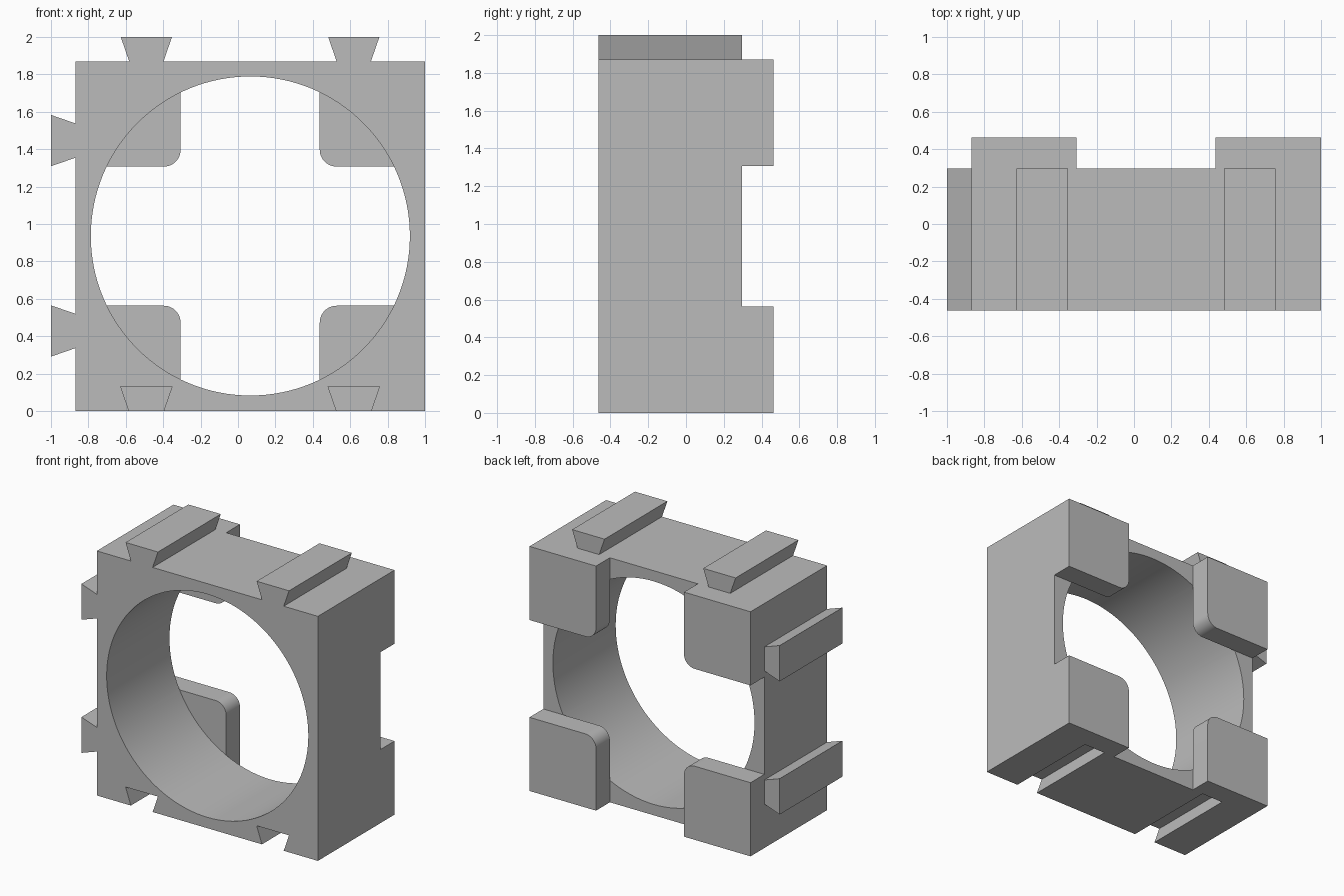
import bpy, bmesh
from math import sin, cos, pi

cube = bpy.data.objects.get("Cube")
if cube:
    bpy.data.objects.remove(cube, do_unlink=True)

FRONT, MID, BACK = -0.463, 0.296, 0.463      # depth stations
LEFT, RIGHT, TOP = -0.87, 1.0, 1.87          # frame outline
CX, CZ, RADIUS = 0.066, 0.936, 0.853         # bore
RAIL, NECK, HEAD = 0.13, 0.092, 0.137        # dovetail height and half widths
RAIL_X, RAIL_Z = (-0.49, 0.619), (0.428, 1.446)

grey = bpy.data.materials.new("plain grey")
grey.use_nodes = True
grey.diffuse_color = (0.5, 0.5, 0.5, 1)
grey.node_tree.nodes["Principled BSDF"].inputs["Base Color"].default_value = (0.5, 0.5, 0.5, 1)


def prism(name, profile, y0, y1):
    """Extrude an x-z outline along y."""
    bm = bmesh.new()
    face = bm.faces.new([bm.verts.new((x, y0, z)) for x, z in profile])
    new = bmesh.ops.extrude_face_region(bm, geom=[face])["geom"]
    bmesh.ops.translate(bm, vec=(0, y1 - y0, 0),
                        verts=[v for v in new if isinstance(v, bmesh.types.BMVert)])
    bmesh.ops.recalc_face_normals(bm, faces=bm.faces)
    mesh = bpy.data.meshes.new(name)
    bm.to_mesh(mesh)
    bm.free()
    mesh.materials.append(grey)
    obj = bpy.data.objects.new(name, mesh)
    bpy.context.collection.objects.link(obj)
    return obj


def combine(target, other, operation):
    """Apply a boolean and remove the helper."""
    mod = target.modifiers.new(operation, 'BOOLEAN')
    mod.operation, mod.object, mod.solver = operation, other, 'EXACT'
    bpy.context.view_layer.objects.active = target
    bpy.ops.object.modifier_apply(modifier=mod.name)
    bpy.data.objects.remove(other, do_unlink=True)


def arc(x, z, r, start, end, steps):
    return [(x + r * cos(start + (end - start) * i / steps),
             z + r * sin(start + (end - start) * i / steps)) for i in range(steps + 1)]


def dovetail(c):
    """Offsets along an edge paired with height above it."""
    return [(c - NECK, 0), (c - HEAD, RAIL), (c + HEAD, RAIL), (c + NECK, 0)]


# Frame outline: grooves below, rails on top and on one side
outline = [(LEFT, 0)]
for c in RAIL_X:
    outline += dovetail(c)
outline += [(RIGHT, 0), (RIGHT, TOP)]
for c in reversed(RAIL_X):
    outline += [(x, TOP + h) for x, h in reversed(dovetail(c))]
outline.append((LEFT, TOP))
for c in reversed(RAIL_Z):
    outline += [(LEFT - h, z) for z, h in reversed(dovetail(c))]
frame = prism("dovetail_frame", outline, FRONT, MID)

# Round bore
bore = prism("bore_cutter", arc(CX, CZ, RADIUS, 0, 2 * pi, 128)[:-1], FRONT - 0.1, MID + 0.1)
bore.hide_render = True
combine(frame, bore, 'DIFFERENCE')

# Four corner pads with one rounded inner corner each
SIZE, FILLET = 0.563, 0.09
for x, sx in ((LEFT, 1), (RIGHT, -1)):
    for z, sz in ((0, 1), (TOP, -1)):
        shape = [(0, 0), (SIZE, 0)]
        shape += arc(SIZE - FILLET, SIZE - FILLET, FILLET, 0, pi / 2, 12)
        shape.append((0, SIZE))
        pad = prism("corner_pad", [(x + sx * u, z + sz * v) for u, v in shape], MID, BACK)
        combine(frame, pad, 'UNION')

# Smooth bore and fillets, crisp edges elsewhere
bpy.ops.object.select_all(action='DESELECT')
frame.select_set(True)
bpy.context.view_layer.objects.active = frame
bpy.ops.object.shade_smooth_by_angle(angle=pi / 6)
